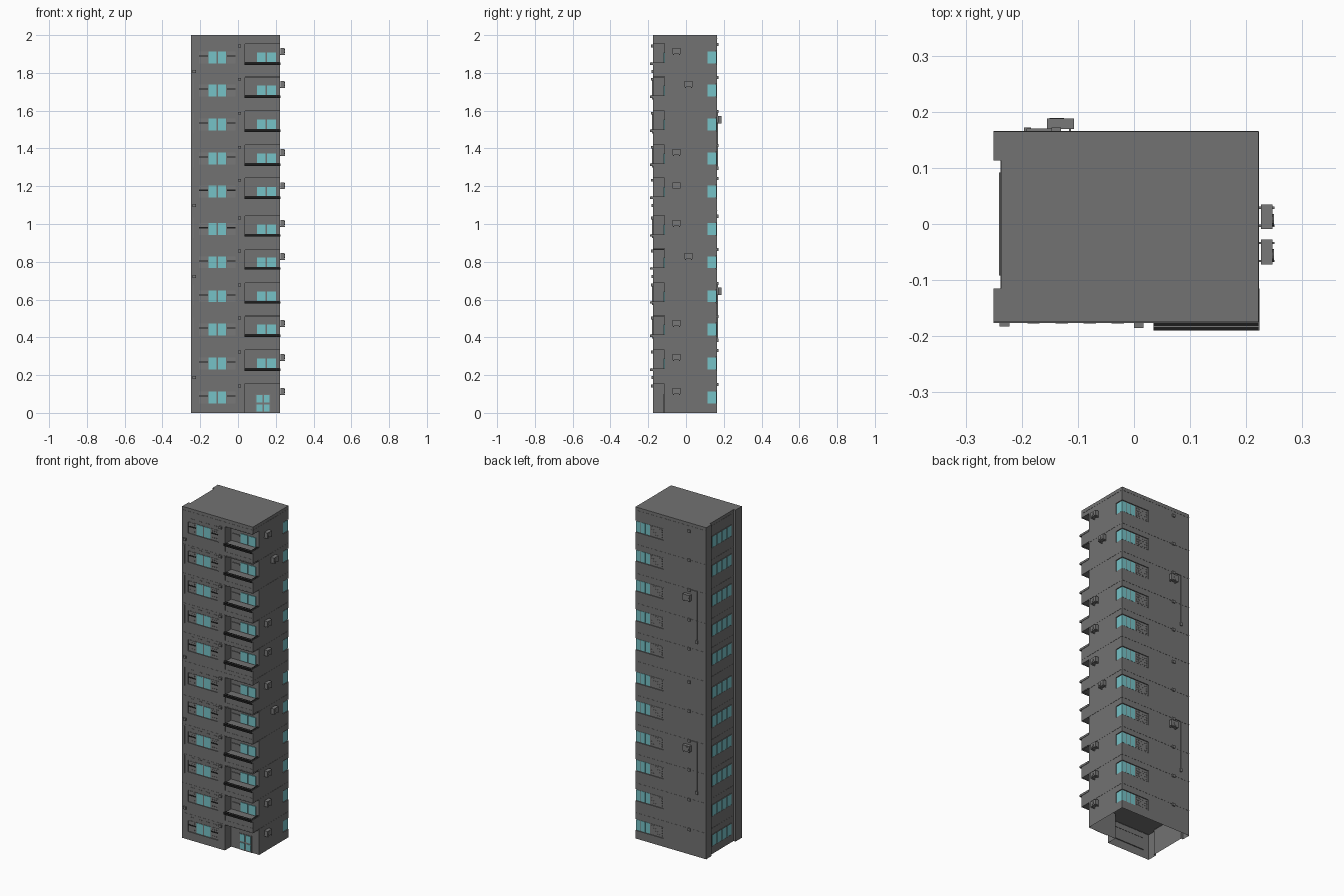
import bpy, bmesh, math
from mathutils import Matrix

if "Cube" in bpy.data.objects:
    bpy.data.objects.remove(bpy.data.objects["Cube"])


def material(name, r, g, b):
    m = bpy.data.materials.new(name)
    m.use_nodes = True
    m.diffuse_color = (r, g, b, 1)
    m.node_tree.nodes["Principled BSDF"].inputs["Base Color"].default_value = (r, g, b, 1)
    return m


concrete = material("concrete grey", .17, .17, .17)
glass = material("teal glass", .18, .54, .57)
black = material("railing black", .012, .012, .012)
metal = material("metal grey", .19, .19, .19)

parts = {}


def part(name, mat):
    if name not in parts:
        parts[name] = (bmesh.new(), mat)
    return parts[name][0]


def box(name, mat, x, y, z):
    """Box between the (low, high) pairs x, y, z."""
    spans = (x, y, z)
    mid = [(a + b) / 2 for a, b in spans]
    size = [b - a for a, b in spans]
    bmesh.ops.create_cube(part(name, mat), size=1,
                          matrix=Matrix.Translation(mid) @ Matrix.Diagonal((*size, 1)))


def disc(name, mat, pos, axis, radius):
    turn = Matrix.Rotation(math.pi / 2, 4, axis)
    bmesh.ops.create_cone(part(name, mat), cap_ends=True, segments=12, radius1=radius,
                          radius2=radius, depth=.004, matrix=Matrix.Translation(pos) @ turn)


# Plan limits of the tower
L, R, F, B = -.25, .222, -.175, .165
BX, BY = .035, -.115        # balcony corner
SX = -.237                  # sunken strip on the low-x side
IN = .005                   # window inset


def outline(balcony, windows):
    p = [(L, F)]
    if windows:
        p += [(-.21, F), (-.21, F + IN), (-.01, F + IN), (-.01, F)]
    p += [(BX, F), (BX, BY), (R, BY)] if balcony else [(R, F)]
    if windows:
        p += [(R, .112), (R - IN, .112), (R - IN, B - IN), (BX, B - IN), (BX, B)]
    else:
        p += [(R, B)]
    return p + [(L, B), (L, .113), (SX, .113), (SX, BY), (L, BY)]


def slab(z0, z1, balcony, windows, caps=True):
    bm = part("tower_walls", concrete)
    pts = outline(balcony, windows)
    lo = [bm.verts.new((x, y, z0)) for x, y in pts]
    hi = [bm.verts.new((x, y, z1)) for x, y in pts]
    for i in range(len(pts)):
        j = (i + 1) % len(pts)
        bm.faces.new((lo[i], lo[j], hi[j], hi[i]))
    if caps:
        bm.faces.new(lo[::-1])
        bm.faces.new(hi)


centres = [.085, .265, .445, .62, .80, .975, 1.175, 1.35, 1.53, 1.71, 1.885]
joints = [.155, .335, .51, .69, .865, 1.07, 1.245, 1.42, 1.60, 1.775, 1.98]

# Walls: full bands between floors, notched bands at window height
below = 0
for i, c in enumerate(centres):
    ground = i == 0
    slab(below, c - .037, ground, False, not ground)
    slab(c - .037, c + .033, True, True, not ground)
    below = c + .07
    slab(c + .033, below, True, False, not ground)
slab(below, 2, False, False)

# Ledges closing the window notches of the hollow ground floor
for z in (centres[0] - .037, centres[0] + .033):
    s = (z - .001, z + .001)
    box("ground_ledge", concrete, (-.21, -.01), (F, F + IN + .001), s)
    box("ground_ledge", concrete, (BX, R), (B - IN - .001, B), s)
    box("ground_ledge", concrete, (R - IN - .001, R), (.112, B), s)

# Floor joints on the four faces
for z in joints:
    s = (z - .0015, z + .0015)
    box("floor_joint", concrete, (L, R), (F - .001, F + .002), s)
    box("floor_joint", concrete, (R - .002, R + .001), (F, B), s)
    box("floor_joint", concrete, (L, R), (B - .002, B + .001), s)
    box("floor_joint", concrete, (SX - .001, SX + .002), (BY, .113), s)


def panes(n, a, b, gap):
    """Split a span into n panes with a gap between them."""
    w = (b - a + gap) / n
    return [(a + k * w, a + (k + 1) * w - gap) for k in range(n)]


for i, c in enumerate(centres):
    zw = (c - .034, c + .029)
    # Front window: two panes between perforated side panels with a bar
    y0 = F + IN
    for s in panes(2, -.155, -.064, .007):
        box("front_glass", glass, s, (y0 - .003, y0 - .001), zw)
    for a, b in ((-.207, -.16), (-.059, -.013)):
        box("front_side_panel", metal, (a, b), (y0 - .002, y0 - .001), zw)
        box("front_panel_bar", black, (a, b), (y0 - .004, y0 - .001), (c + .001, c + .008))
        for s in panes(3, a + .008, b - .008, .01):
            for z in (c - .022, c + .017):
                box("front_panel_knob", metal, s, (y0 - .003, y0 - .001), (z, z + .004))
    for z in (c - .038, c + .032):
        box("front_window_trim", concrete, (-.211, -.009), (F - .001, F + .001), (z, z + .002))
    for x in (-.212, -.01):
        box("front_window_trim", concrete, (x, x + .002), (F - .001, F + .001),
            (c - .037, c + .033))
    # Vent slots and a lamp box beside the window
    for k in range(4):
        x = -.19 + k * .05
        box("vent_slot", concrete, (x, x + .022), (F - .002, F), (c + .053, c + .056))
    box("lamp_box", metal, (0, .017), (F - .01, F), (c + .05, c + .064))

    # Corner window at the back, wrapping round the edge
    for s in panes(3, .128, R - IN + .002, .003):
        box("back_glass", glass, s, (B - IN - .001, B - .003), zw)
    box("corner_glass", glass, (R - IN + .001, R - .003), (.115, B - IN + .002), zw)
    box("lattice_panel", metal, (BX + .003, .125), (B - IN - .001, B - .003), zw)
    for row in range(4):
        for col in range(6):
            x, z = .045 + col * .0135, c - .027 + row * .0145
            box("lattice_block", metal, (x, x + .005), (B - .004, B - .001), (z, z + .006))

    # Windows in the sunken strip
    for s in panes(4, -.09, .09, .009):
        box("strip_glass", glass, (SX - .003, SX - .001), s, (c - .035, c + .03))
    for z in (c - .038, c + .03):
        box("strip_window_sill", concrete, (SX - .004, SX), (-.092, .092), (z, z + .003))
    # Small vent box on the back
    box("back_vent", metal, (-.147, -.13), (B, B + .007), (c + .058, c + .074))

    if i == 0:
        # Entrance door with four panes
        box("entrance_door", metal, (.092, .173), (BY - .003, BY - .001), (0, .1))
        for s in panes(2, .097, .168, .008):
            for z in ((.008, .045), (.054, .096)):
                box("door_glass", glass, s, (BY - .005, BY - .001), z)
    else:
        # Balcony window and wall bar
        for s in panes(2, .1, .2, .007):
            box("balcony_glass", glass, s, (BY - .004, BY), (c - .033, c + .022))
        box("balcony_wall_bar", concrete, (.042, .095), (BY - .004, BY), (c + .004, c + .01))
        # Black ledge along the front with a return at the open end
        zr = (c - .042, c - .03)
        box("balcony_ledge", black, (BX, R), (F - .015, F + .004), zr)
        box("balcony_ledge", black, (R - .014, R), (F + .004, BY), zr)
        box("balcony_end", concrete, (R, R + .002), (F - .015, BY), zr)
        box("balcony_rail", metal, (BX, R), (F - .009, F - .007), (c - .03, c - .028))
        # Raised edging of the balcony bay
        box("balcony_trim", concrete, (BX, R), (F - .001, F + .002), (c + .068, c + .071))
        box("balcony_trim", concrete, (BX, R), (F - .001, F + .002), (c - .085, c - .082))
        box("balcony_trim", concrete, (BX, BX + .003), (F - .001, F + .002), (c - .083, c + .07))

    # Air conditioners: back wall on two floors, side wall on the rest
    if i in (3, 8):
        z = c + .025
        box("air_conditioner", metal, (-.155, -.107), (B + .004, B + .023), (z - .018, z + .018))
        disc("fan", metal, (-.138, B + .022, z), "X", .013)
        for x in (-.15, -.116):
            box("bracket", metal, (x, x + .004), (B, B + .023), (z - .022, z - .018))
        box("back_pipe", metal, (-.192, -.188), (B, B + .005), (c - .23, c + .07))
        box("back_pipe", metal, (-.192, -.13), (B, B + .005), (c + .067, c + .071))
        box("pipe_end", metal, (-.196, -.184), (B, B + .007), (c - .245, c - .225))
    else:
        y = .013 if i in (4, 9) else -.05
        z = c + .03
        box("air_conditioner", metal, (R + .004, R + .025), (y - .022, y + .022), (z - .016, z + .016))
        disc("fan", metal, (R + .0255, y - .006, z), "Y", .011)
        for s in (y - .018, y + .014):
            box("bracket", metal, (R, R + .028), (s, s + .004), (z - .02, z - .016))

    # Thin downpipe and meter near the front edge
    if i in (2, 3, 5, 7, 8, 9):
        box("front_pipe", metal, (-.236, -.232), (F - .004, F), (c - .05, c + .06))
    if i in (1, 4, 6, 10):
        box("front_meter", metal, (-.24, -.222), (F - .008, F), (c - .085, c - .07))

for name, (bm, mat) in parts.items():
    bmesh.ops.recalc_face_normals(bm, faces=bm.faces[:])
    mesh = bpy.data.meshes.new(name)
    bm.to_mesh(mesh)
    bm.free()
    mesh.materials.append(mat)
    bpy.context.scene.collection.objects.link(bpy.data.objects.new(name, mesh))
